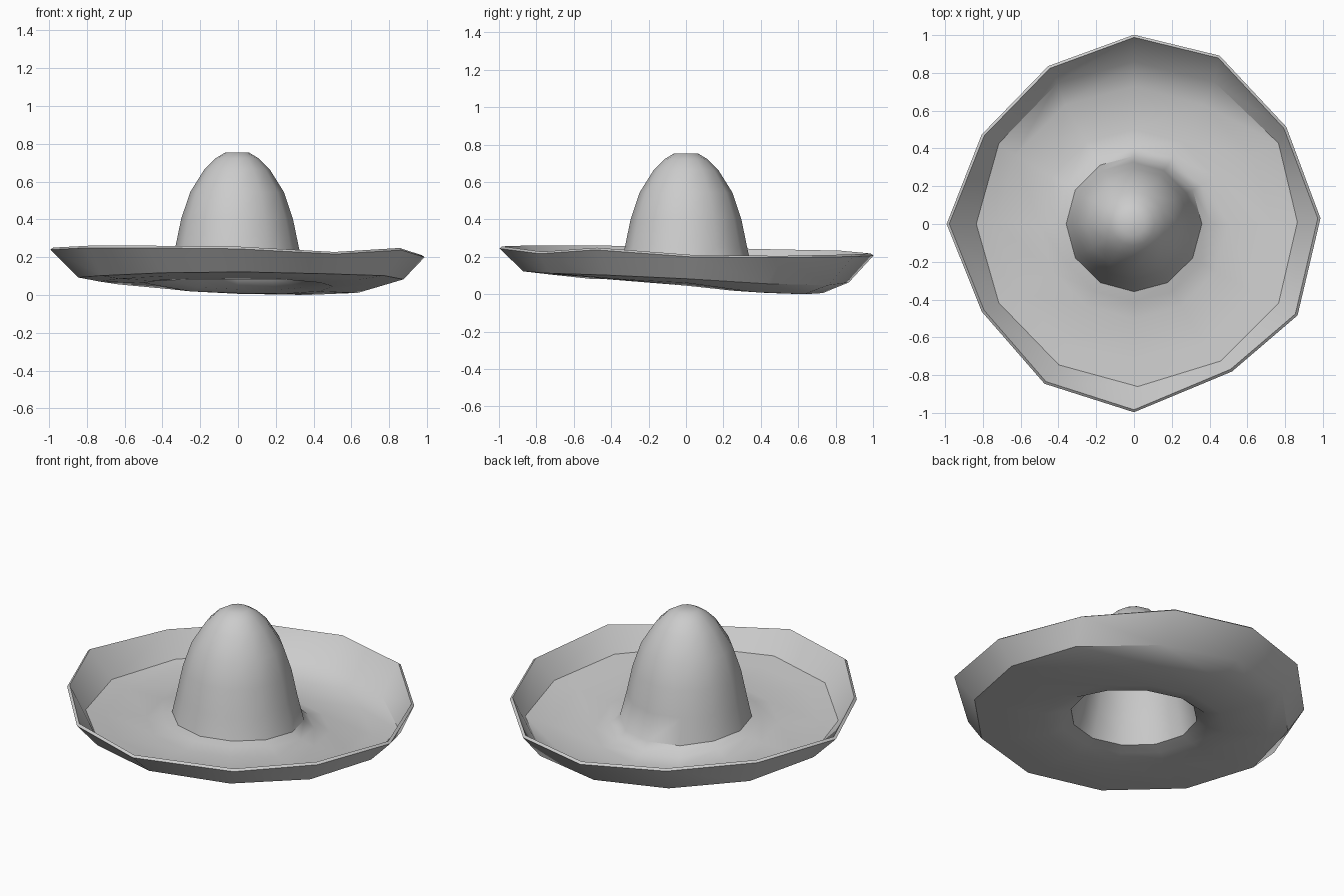
import bpy, bmesh, math

if "Cube" in bpy.data.objects:
    bpy.data.objects.remove(bpy.data.objects["Cube"])

N = 12          # sides around the hat
T = 0.018       # felt thickness


def ring(radius, heights, cx=0.0):
    """Twelve points, counter-clockwise from +x, with a height for each."""
    return [(cx + radius * math.cos(i * math.tau / N),
             radius * math.sin(i * math.tau / N), z)
            for i, z in enumerate(heights)]


# Hand-shaped, slightly uneven rim of the brim
rim = [(0.98, 0.03, 0.205), (0.80, 0.51, 0.20), (0.45, 0.885, 0.207), (0.0, 0.995, 0.212),
       (-0.45, 0.83, 0.228), (-0.80, 0.47, 0.235), (-0.985, 0.0, 0.245), (-0.80, -0.46, 0.255),
       (-0.47, -0.84, 0.255), (0.0, -0.99, 0.25), (0.515, -0.775, 0.222), (0.86, -0.48, 0.243)]

# Fold where the brim turns up
fold = [(0.87, 0.01, 0.09), (0.77, 0.43, 0.063), (0.43, 0.755, 0.055), (0.0, 0.865, 0.07),
        (-0.41, 0.75, 0.085), (-0.72, 0.43, 0.09), (-0.84, 0.0, 0.10), (-0.72, -0.42, 0.11),
        (-0.40, -0.75, 0.125), (0.02, -0.865, 0.13), (0.46, -0.73, 0.12), (0.77, -0.42, 0.11)]

# Sagging flat of the brim, lowest at the back right
outer_flat = ring(0.73, [.07, .02, .009, .015, .04, .065, .08, .095, .11, .115, .11, .09])
inner_flat = ring(0.50, [.055, .028, .016, .018, .028, .06, .073, .083, .09, .09, .09, .075])

# Soft lift where the brim meets the crown
lift = [(x * 0.82, y * 0.82, z + 0.02) for x, y, z in inner_flat]
base = [(x * 0.705, y * 0.705, 0.4 * z + 0.085) for x, y, z in inner_flat]
rings = [rim, fold, outer_flat, inner_flat, lift, base]

# Egg-shaped crown profile: radius, height
for r, z in [(0.318, 0.25), (0.287, 0.40), (0.240, 0.54),
             (0.165, 0.66), (0.110, 0.715), (0.060, 0.745)]:
    rings.append(ring(r, [z] * N, -0.005))

bm = bmesh.new()
loops = [[bm.verts.new(p) for p in r] for r in rings]
for a, b in zip(loops, loops[1:]):
    for i in range(N):
        j = (i + 1) % N
        bm.faces.new((a[i], a[j], b[j], b[i]))
bm.faces.new(loops[-1])
bm.normal_update()

mesh = bpy.data.meshes.new("wide_brim_hat")
bm.to_mesh(mesh)
bm.free()
hat = bpy.data.objects.new("wide_brim_hat", mesh)
bpy.context.collection.objects.link(hat)
bpy.context.view_layer.objects.active = hat
hat.select_set(True)

# Give the shell thickness, leaving the head opening hollow
shell = hat.modifiers.new("thickness", 'SOLIDIFY')
shell.thickness = T
shell.offset = 0
bpy.ops.object.modifier_apply(modifier=shell.name)
bpy.ops.object.shade_smooth_by_angle(angle=math.radians(35))
